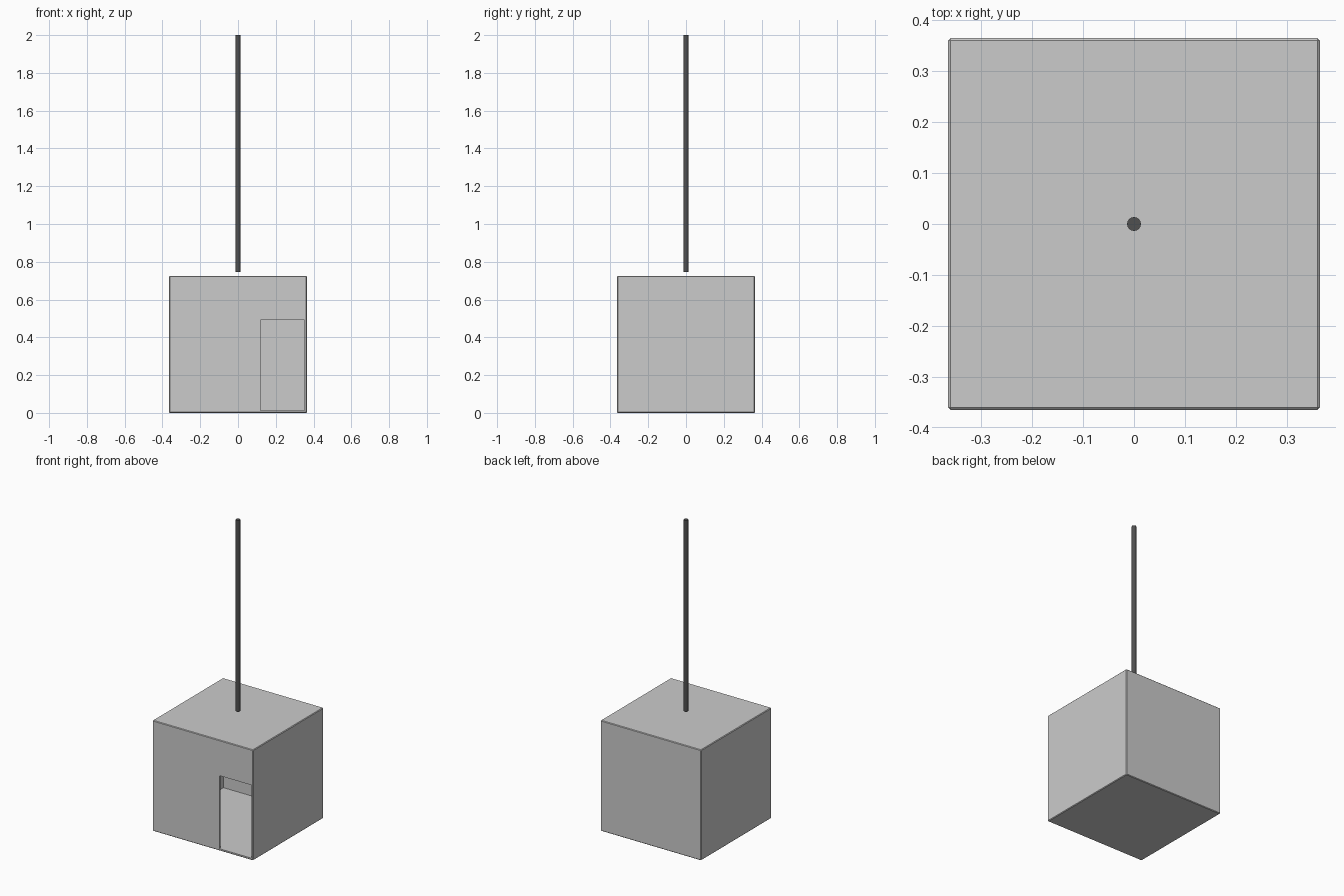
import bpy, bmesh
from mathutils import Vector

if "Cube" in bpy.data.objects:
    bpy.data.objects.remove(bpy.data.objects["Cube"])


def box(name, lo, hi, bevel=0.0):
    lo, hi = Vector(lo), Vector(hi)
    bm = bmesh.new()
    bmesh.ops.create_cube(bm, size=1)
    for v in bm.verts:
        v.co = Vector([(lo[i] + hi[i]) / 2 + v.co[i] * (hi[i] - lo[i]) for i in range(3)])
    if bevel:
        bmesh.ops.bevel(bm, geom=bm.edges[:], offset=bevel, segments=1, affect='EDGES')
    mesh = bpy.data.meshes.new(name)
    bm.to_mesh(mesh)
    bm.free()
    ob = bpy.data.objects.new(name, mesh)
    bpy.context.collection.objects.link(ob)
    return ob


def cut(target, cutter):
    mod = target.modifiers.new(cutter.name, 'BOOLEAN')
    mod.operation = 'DIFFERENCE'
    mod.solver = 'EXACT'
    mod.object = cutter
    bpy.context.view_layer.objects.active = target
    bpy.ops.object.modifier_apply(modifier=mod.name)
    bpy.data.objects.remove(cutter)


H, W, TOP = 0.365, 0.352, 0.725      # outer half width, inner half width, height
T = H - W                            # wall thickness

# Hollow box shell with a thin chamfer on its outer edges
shell = box("box_shell", (-H, -H, 0), (H, H, TOP), bevel=0.004)
cut(shell, box("interior_cutter", (-W, -W, T), (W, W, TOP - T)))

# Doorway through the front wall, flush with inner wall and floor
cut(shell, box("doorway_cutter", (0.12, -0.5, T), (W, -0.2, 0.492)))

# Floating dark pole above the roof
bpy.ops.mesh.primitive_cylinder_add(vertices=32, radius=0.0135, depth=1.255,
                                    location=(0, 0, 1.3725))
pole = bpy.context.object
pole.name = "pole"
bpy.ops.object.shade_smooth_by_angle()
dark = bpy.data.materials.new("dark_grey")
dark.diffuse_color = (0.08, 0.08, 0.08, 1)
dark.use_nodes = True
dark.node_tree.nodes["Principled BSDF"].inputs["Base Color"].default_value = dark.diffuse_color
pole.data.materials.append(dark)
